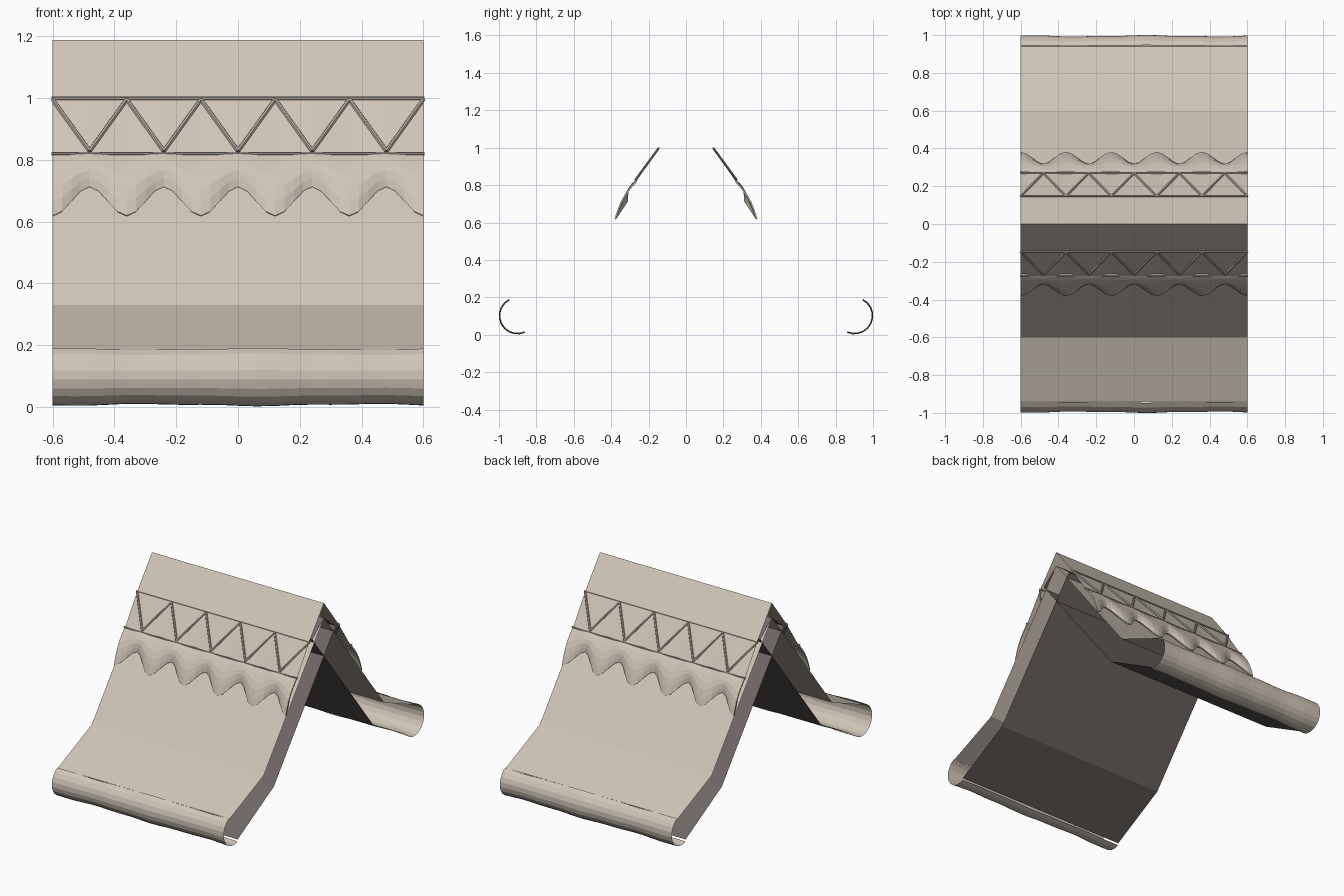
import bpy, bmesh, math
from mathutils import Vector

cube = bpy.data.objects.get("Cube")
if cube:
    bpy.data.objects.remove(cube, do_unlink=True)

HALF = 0.6       # half length along the ridge
PERIOD = 0.24    # spacing of scallops and truss bays


def material(name, rgb):
    m = bpy.data.materials.new(name)
    m.use_nodes = True
    m.diffuse_color = (*rgb, 1)
    m.node_tree.nodes["Principled BSDF"].inputs["Base Color"].default_value = (*rgb, 1)
    return m


BEIGE = material("warm beige", (0.63, 0.56, 0.48))
LINING = material("dark lining", (0.16, 0.138, 0.13))
TRIM = material("trim beige", (0.46, 0.41, 0.35))


def finish(name, bm, mat):
    bmesh.ops.recalc_face_normals(bm, faces=bm.faces)
    mesh = bpy.data.meshes.new(name)
    bm.to_mesh(mesh)
    bm.free()
    mesh.materials.append(mat)
    ob = bpy.data.objects.new(name, mesh)
    bpy.context.collection.objects.link(ob)
    return ob


def sheet(name, point, columns, rows, side, mat):
    """Grid surface; point(x, v) gives distance from the ridge and height."""
    bm = bmesh.new()
    grid = []
    for i in range(columns + 1):
        x = -HALF + 2 * HALF * i / columns
        line = []
        for j in range(rows + 1):
            d, z = point(x, j / rows)
            line.append(bm.verts.new((x, side * d, z)))
        grid.append(line)
    for a, b in zip(grid, grid[1:]):
        for j in range(rows):
            bm.faces.new((a[j], b[j], b[j + 1], a[j + 1]))
    return finish(name, bm, mat)


def profile(points):
    """Straight extrusion of a profile, one row per segment."""
    def point(x, v):
        return points[round(v * (len(points) - 1))]
    return point


def bar(bm, start, end, radius):
    a, b = Vector(start), Vector(end)
    turn = (b - a).to_track_quat('Z', 'Y').to_matrix().to_4x4()
    turn.translation = (a + b) / 2
    bmesh.ops.create_cone(bm, cap_ends=True, segments=6, radius1=radius,
                          radius2=radius, depth=(b - a).length, matrix=turn)


def wave(x):
    return 0.5 + 0.5 * math.cos(2 * math.pi * x / PERIOD)


def band(x, v):
    # gently rippled strip behind the truss
    return 0.145 + 0.12 * v + 0.006 * v * wave(x), 1.0 - 0.18 * v


def scallop(x, v):
    # draped strip with a wavy lower hem
    w = wave(x)
    hem_d, hem_z = 0.378 - 0.063 * w, 0.618 + 0.094 * w
    puff = 0.014 * math.sin(math.pi * v)
    d0 = 0.265 + 0.006 * w
    return d0 + (hem_d - d0) * v + puff, 0.82 + (hem_z - 0.82) * v + puff * 0.7


def roll(x, v):
    # open curl along the eave with a slight wobble
    angle = math.radians(66 + 177 * (1 - v) - 180 + 0)
    r = 0.096 + 0.003 * math.sin(9 * x + 1) + 0.0015 * math.sin(23 * x)
    return 0.901 + r * math.cos(angle), 0.102 + r * math.sin(angle)


OUTER = [(0, 1.095), (0.6, 0.33), (0.94, 0.185)]
INNER = [(0, 1.095), (-0.115, 1.0), (0.5, 0.22), (0.86, 0.025)]
CAP = [(0, 1.187), (0.145, 1.0)]

for side, label in ((-1, "front"), (1, "back")):
    # roof shells
    sheet(label + "_roof_slope", profile(OUTER), 1, 2, side, BEIGE)
    sheet(label + "_roof_lining", profile(INNER), 1, 3, side, LINING)
    sheet(label + "_ridge_cap", profile(CAP), 1, 1, side, BEIGE)

    # draped band, scalloped hem and eave curl
    sheet(label + "_band", band, 40, 3, side, BEIGE)
    hem = sheet(label + "_scalloped_hem", scallop, 40, 5, side, BEIGE)
    solid = hem.modifiers.new("thickness", 'SOLIDIFY')
    solid.thickness = 0.008
    solid.offset = 0
    curl = sheet(label + "_eave_roll", roll, 20, 10, side, BEIGE)

    # rails and zigzag bars
    bm = bmesh.new()
    for d, z in ((0.148, 0.998), (0.272, 0.819)):
        bar(bm, (-HALF - 0.004, side * d, z), (HALF + 0.004, side * d, z), 0.006)
    for bay in range(5):
        mid = (bay - 2) * PERIOD
        for hand in (-1, 1):
            bar(bm, (mid + hand * PERIOD / 2, side * 0.148, 0.995),
                (mid, side * 0.27, 0.828), 0.007)
    finish(label + "_truss", bm, TRIM)
